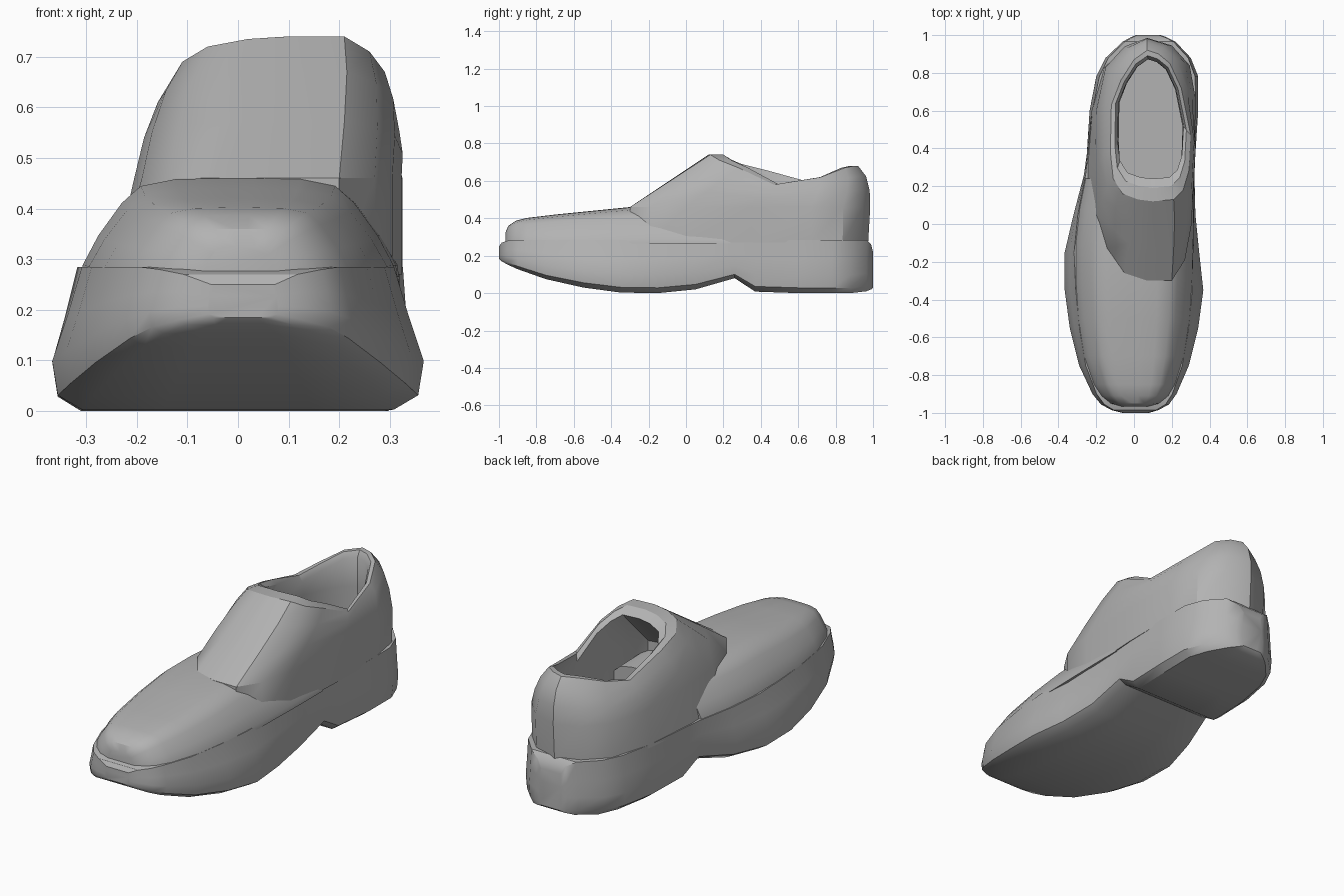
import bpy, bmesh, math

cube = bpy.data.objects.get("Cube")
if cube:
    bpy.data.objects.remove(cube)

GREY = (0.45, 0.45, 0.45, 1)
leather = bpy.data.materials.new("grey leather")
leather.use_nodes = True
leather.diffuse_color = GREY
leather.node_tree.nodes["Principled BSDF"].inputs["Base Color"].default_value = GREY


def loft(name, rings):
    """Skin a list of equal-length closed rings and cap both ends."""
    bm = bmesh.new()
    loops = [[bm.verts.new(p) for p in ring] for ring in rings]
    for a, b in zip(loops, loops[1:]):
        for i in range(len(a)):
            j = (i + 1) % len(a)
            bm.faces.new((a[i], a[j], b[j], b[i]))
    bm.faces.new(loops[0])
    bm.faces.new(loops[-1])
    bmesh.ops.recalc_face_normals(bm, faces=bm.faces)
    mesh = bpy.data.meshes.new(name)
    bm.to_mesh(mesh)
    bm.free()
    mesh.materials.append(leather)
    obj = bpy.data.objects.new(name, mesh)
    bpy.context.collection.objects.link(obj)
    bpy.ops.object.select_all(action="DESELECT")
    obj.select_set(True)
    bpy.context.view_layer.objects.active = obj
    bpy.ops.object.shade_smooth_by_angle(angle=math.radians(32))


def section(y, left, right, low, high, half):
    """Cross-section at y; half lists (width, height) fractions going up one side."""
    mid, rad = (left + right) / 2, (right - left) / 2
    side = [(u, low + v * (high - low)) for u, v in half]
    return ([(mid + u * rad, y, z) for u, z in side]
            + [(mid - u * rad, y, z) for u, z in reversed(side)])


# Sole and heel: y, left, right, bottom, top, width of the top edge
sole_stations = [
    (-1, -.06, .08, .185, .25, .9),
    (-.985, -.12, .13, .17, .27, .9),
    (-.955, -.175, .185, .153, .28, .9),
    (-.9, -.22, .225, .128, .285, .9),
    (-.75, -.29, .29, .075, .285, .88),
    (-.55, -.34, .34, .03, .285, .85),
    (-.35, -.367, .367, .003, .285, .84),
    (-.15, -.367, .345, 0, .285, .86),
    (.05, -.32, .325, .02, .285, .93),
    (.26, -.265, .32, .08, .285, .97),
    (.37, -.25, .325, .008, .285, .98),
    (.6, -.235, .34, 0, .285, .95),
    (.78, -.2, .34, 0, .285, .94),
    (.88, -.15, .3, 0, .285, .94),
    (.965, -.06, .22, .01, .285, .92),
    (.99, -.015, .17, .02, .26, .9),
    (1, .01, .14, .03, .22, .9),
]
loft("sole", [
    section(y, l, r, lo, hi, [(.4, 0), (.84, 0), (.97, .1), (1, .34),
                              ((1 + t) / 2, .65), (t, 1), (t - .1, 1)])
    for y, l, r, lo, hi, t in sole_stations])

# Toe upper: y, left, right, top
vamp_stations = [
    (-.965, -.07, .08, .325),
    (-.95, -.125, .135, .36),
    (-.91, -.175, .185, .387),
    (-.85, -.215, .22, .402),
    (-.7, -.267, .267, .42),
    (-.5, -.297, .297, .44),
    (-.3, -.31, .31, .46),
    (-.1, -.31, .315, .46),
    (.08, -.29, .318, .46),
    (.24, -.258, .318, .45),
]
vamp_half = [(1, 0), (.99, .12), (.89, .42), (.74, .75), (.62, .92), (.4, .99), (.1, 1)]
loft("toe_upper", [section(y, l, r, .265, hi, vamp_half)
                   for y, l, r, hi in vamp_stations])

# Ankle collar and tongue: outline at the tongue seam, then the rim above it
seam = [(.07, -.3), (.2, -.3), (.27, -.19), (.305, 0), (.323, .35), (.325, .67),
        (.295, .84), (.2, .945), (.07, .985), (-.05, .94), (-.15, .83), (-.2, .6),
        (-.205, .3), (-.19, .05), (-.14, -.13), (-.05, -.26)]
rim = [(.1, .12, .74), (.21, .13, .74), (.26, .18, .71), (.29, .28, .67),
       (.3, .47, .58), (.25, .72, .62), (.19, .85, .67), (.13, .9, .68),
       (.07, .92, .68), (0, .87, .67), (-.07, .76, .63), (-.12, .63, .6),
       (-.125, .38, .66), (-.11, .24, .69), (-.06, .16, .72), (.02, .13, .735)]
SEAM_Z, FLOOR_Z = .46, .3


def blend(t, bulge):
    """Ring part way from seam to rim, swollen sideways and backward."""
    ring = []
    for (x, y), (rx, ry, rz) in zip(seam, rim):
        px, py = x + (rx - x) * t, y + (ry - y) * t
        back = max(0, py - .5)
        ring.append((.08 + (px - .08) * (1 + bulge), py + back * bulge,
                     SEAM_Z + (rz - SEAM_Z) * t))
    return ring


def inset(t, drop):
    """Ring moved from the rim toward the opening."""
    return [(x + (.09 - x) * .18 * t, y + (.145 - .21 * y) * t, z - drop)
            for x, y, z in rim]


def lining(z, reach):
    """Inside ring at height z, reaching forward under the tongue."""
    return [(.09 + (x - .09) * .97, y - max(0, .45 - y) * reach, z)
            for x, y, _ in opening]


opening = inset(1, .03)
base = [(x * (1 + .3 * (1 - y)) if x < 0 else x, y - max(0, y - .8) * .06, .27)
        for x, y in seam]
loft("ankle_collar", [
    base,
    [(x, y, SEAM_Z) for x, y in seam],
    blend(.4, .05), blend(.75, .06), rim,
    inset(.6, 0), opening, lining(.5, 1), lining(FLOOR_Z, 1)])
